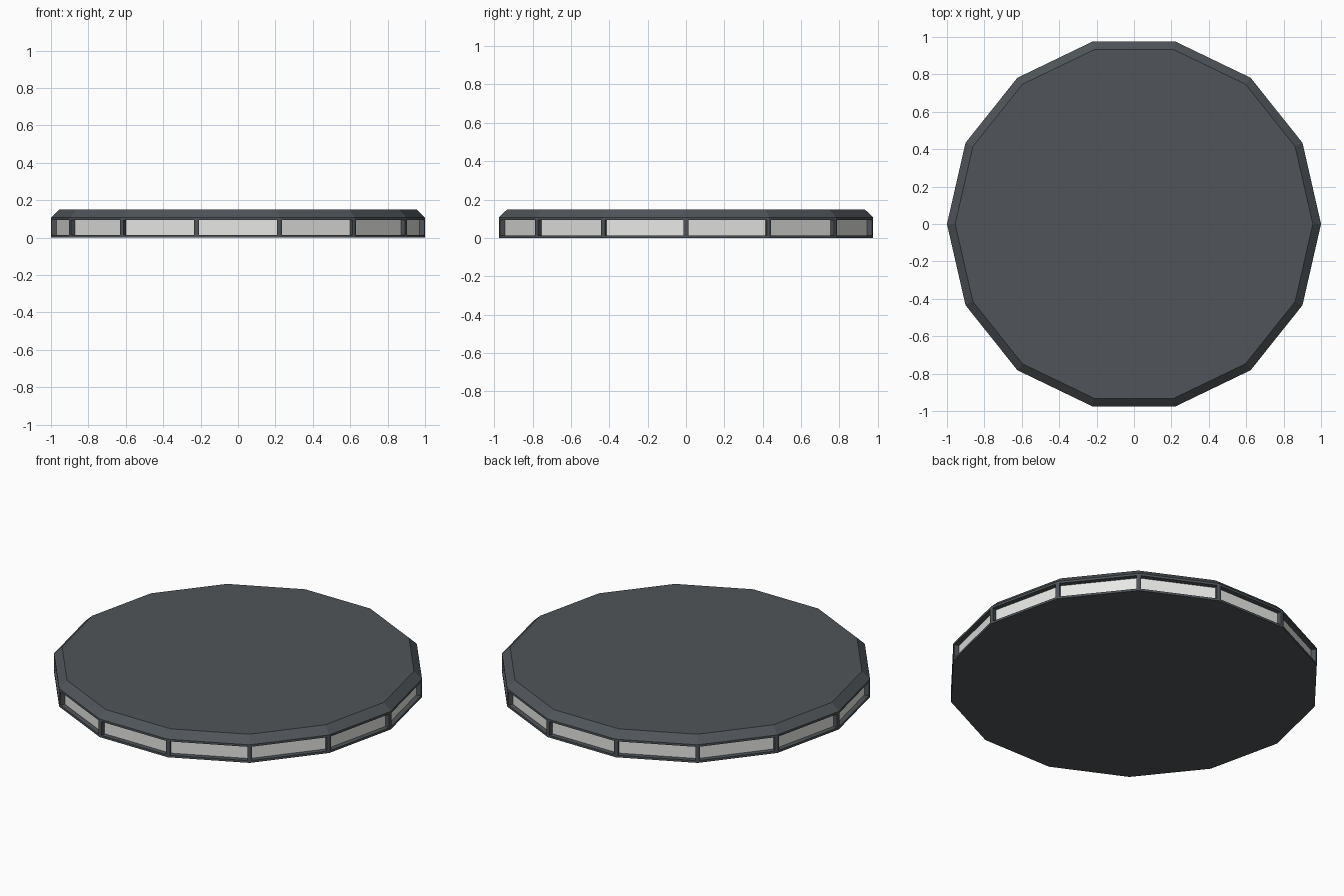
import bpy, bmesh, math

if "Cube" in bpy.data.objects:
    bpy.data.objects.remove(bpy.data.objects["Cube"])

SIDES = 14


def material(name, color):
    m = bpy.data.materials.new(name)
    m.diffuse_color = (*color, 1)
    m.use_nodes = True
    m.node_tree.nodes["Principled BSDF"].inputs["Base Color"].default_value = m.diffuse_color
    return m


dark = material("dark_grey", (0.08, 0.09, 0.1))
light = material("light_panel", (0.8, 0.8, 0.78))

bm = bmesh.new()

# Rings of the disc: base, rim edge, bevelled top
rings = []
for r, z in [(1.0, 0.0), (1.0, 0.107), (0.956, 0.149)]:
    rings.append([bm.verts.new((r * math.cos(2 * math.pi * i / SIDES),
                                r * math.sin(2 * math.pi * i / SIDES), z))
                  for i in range(SIDES)])

bm.faces.new(rings[0][::-1])
bm.faces.new(rings[2])
walls = []
for k in range(2):
    for i in range(SIDES):
        j = (i + 1) % SIDES
        f = bm.faces.new((rings[k][i], rings[k][j], rings[k + 1][j], rings[k + 1][i]))
        if k == 0:
            walls.append(f)
bm.normal_update()

# Recessed light panels: frame each wall, then push its centre inward
bmesh.ops.inset_individual(bm, faces=walls, thickness=0.018, depth=0)
bm.normal_update()
for f in walls:
    inward = -f.normal * 0.028
    new = bmesh.ops.extrude_discrete_faces(bm, faces=[f])["faces"][0]
    old_verts = list(new.verts)
    outer = [e.other_vert(v) for v in old_verts for e in v.link_edges
             if len(e.link_faces) == 2 and e.other_vert(v) not in old_verts]
    bmesh.ops.translate(bm, verts=old_verts, vec=inward)
    new.material_index = 1

bm.normal_update()
mesh = bpy.data.meshes.new("disc_light")
bm.to_mesh(mesh)
bm.free()
mesh.materials.append(dark)
mesh.materials.append(light)
obj = bpy.data.objects.new("disc_light", mesh)
bpy.context.collection.objects.link(obj)
